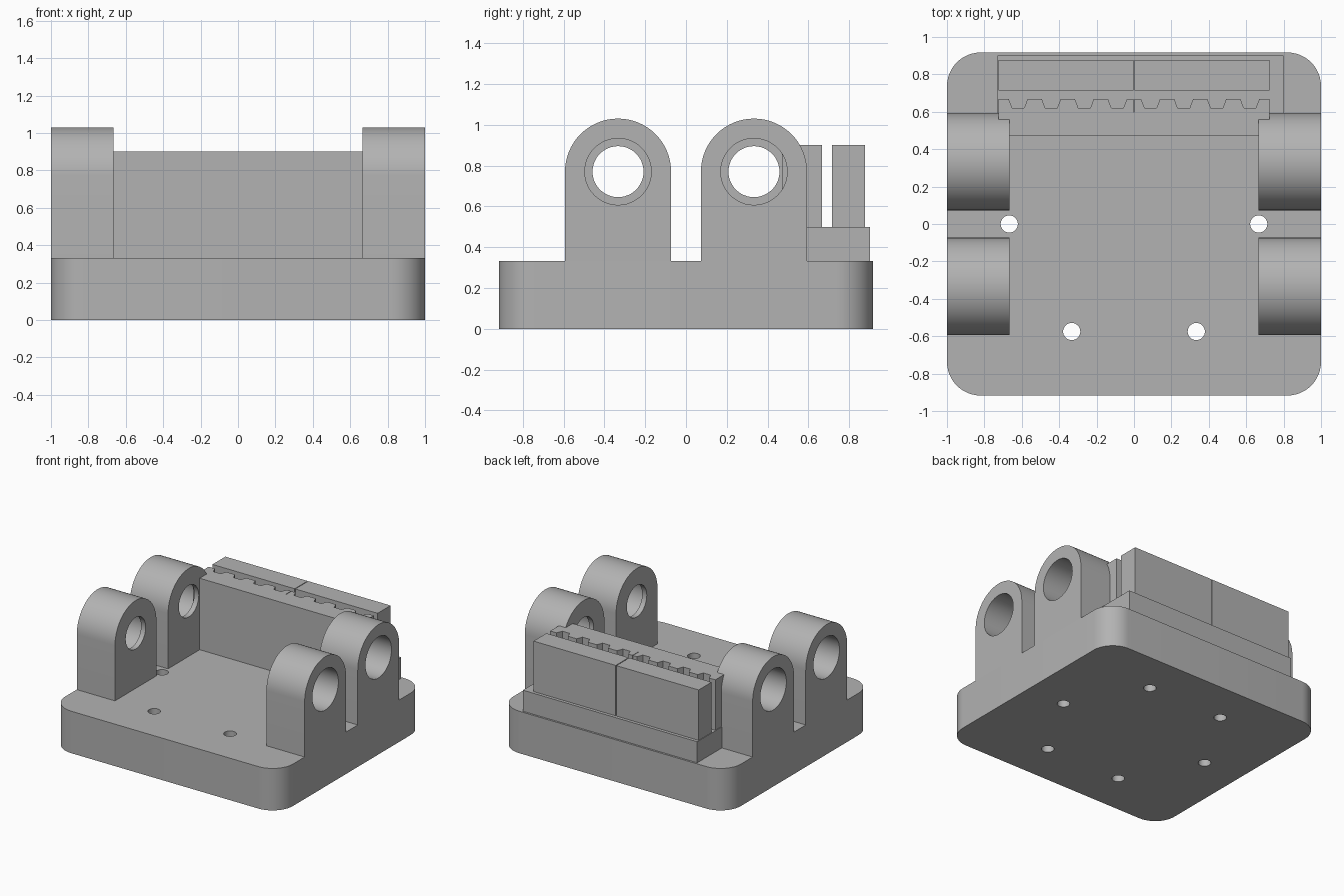
import bpy, bmesh, math
from mathutils import Matrix, Vector

cube = bpy.data.objects.get("Cube")
if cube:
    bpy.data.objects.remove(cube, do_unlink=True)

GREY = (0.45, 0.45, 0.45, 1)
mat = bpy.data.materials.new("plain grey")
mat.use_nodes = True
mat.diffuse_color = GREY
mat.node_tree.nodes["Principled BSDF"].inputs["Base Color"].default_value = GREY


def prism(name, outline, low, high, along_x=False):
    """Extrude a closed 2D outline: (x, y) along z, or (y, z) along x."""
    bm = bmesh.new()
    place = (lambda u, v: (low, u, v)) if along_x else (lambda u, v: (u, v, low))
    face = bm.faces.new([bm.verts.new(place(u, v)) for u, v in outline])
    out = bmesh.ops.extrude_face_region(bm, geom=[face])
    offset = Vector((high - low, 0, 0)) if along_x else Vector((0, 0, high - low))
    moved = [g for g in out["geom"] if isinstance(g, bmesh.types.BMVert)]
    bmesh.ops.translate(bm, verts=moved, vec=offset)
    bmesh.ops.recalc_face_normals(bm, faces=bm.faces)
    mesh = bpy.data.meshes.new(name)
    bm.to_mesh(mesh)
    bm.free()
    mesh.materials.append(mat)
    obj = bpy.data.objects.new(name, mesh)
    bpy.context.collection.objects.link(obj)
    return obj


def arc(cu, cv, radius, start, end, steps):
    angles = [math.radians(start + (end - start) * i / steps) for i in range(steps + 1)]
    return [(cu + radius * math.cos(a), cv + radius * math.sin(a)) for a in angles]


def circle(cu, cv, radius, sides=48):
    return arc(cu, cv, radius, 0, 360, sides)[:-1]


def rect(x0, x1, y0, y1):
    return [(x0, y0), (x1, y0), (x1, y1), (x0, y1)]


def activate(obj):
    bpy.ops.object.select_all(action="DESELECT")
    obj.select_set(True)
    bpy.context.view_layer.objects.active = obj


def cut(obj, cutter):
    activate(obj)
    mod = obj.modifiers.new("cut", "BOOLEAN")
    mod.operation, mod.solver, mod.object = "DIFFERENCE", "EXACT", cutter
    bpy.ops.object.modifier_apply(modifier=mod.name)
    bpy.data.objects.remove(cutter, do_unlink=True)


def smooth(obj):
    activate(obj)
    bpy.ops.object.shade_smooth_by_angle(angle=math.radians(30))


# Base plate with rounded corners and six screw holes
W, D, R, TOP = 1.0, 0.917, 0.18, 0.333
corners = [(1, 1, 0), (-1, 1, 90), (-1, -1, 180), (1, -1, 270)]
outline = []
for sx, sy, a in corners:
    outline += arc(sx * (W - R), sy * (D - R), R, a, a + 90, 12)
base = prism("base_plate", outline, 0, TOP)
for x, y in [(0.667, 0), (0.333, 0.575), (0.333, -0.575)]:
    for side in (-1, 1):
        cut(base, prism("screw_cutter", circle(side * x, y, 0.046, 32), -0.1, TOP + 0.1))
smooth(base)

# Four bearing lugs, bored from the outside with a thin inner lip
LUG_R, AXIS, INNER = 0.26, 0.77, 0.665
for side, side_name in ((1, "left"), (-1, "right")):
    for y, row in ((-0.333, "front"), (0.333, "rear")):
        shape = [(y - LUG_R, TOP), (y + LUG_R, TOP)] + arc(y, AXIS, LUG_R, 0, 180, 32)
        lug = prism(f"{row}_{side_name}_lug", shape, side * INNER, side * W, True)
        for radius, start in ((0.125, INNER - 0.1), (0.163, INNER + 0.04)):
            cut(lug, prism("bore_cutter", circle(y, AXIS, radius),
                           side * start, side * (W + 0.1), True))
        smooth(lug)

# Clamp wall with a toothed back face and a narrow centre slit
HALF, WALL_TOP, BACK, ROOT, PITCH = 0.725, 0.9, 0.667, 0.62, 0.177
shape = [(-HALF, 0.47), (HALF, 0.47), (HALF, BACK)]
for i in range(8):
    c = (3.5 - i) * PITCH
    shape += [(c + 0.05, BACK), (c + 0.032, ROOT), (c - 0.032, ROOT), (c - 0.05, BACK)]
    if i == 3:
        shape += [(0.002, BACK), (0.002, 0.6), (-0.002, 0.6), (-0.002, BACK)]
shape.append((-HALF, BACK))
prism("toothed_wall", shape, TOP, WALL_TOP)

# Shelf behind the wall and the two clamp blocks on it
prism("clamp_shelf", rect(-0.73, 0.80, 0.55, 0.902), TOP, 0.5)
prism("left_clamp_block", rect(0.003, HALF, 0.715, 0.877), 0.5, WALL_TOP)
prism("right_clamp_block", rect(-HALF, -0.003, 0.715, 0.877), 0.5, WALL_TOP)
